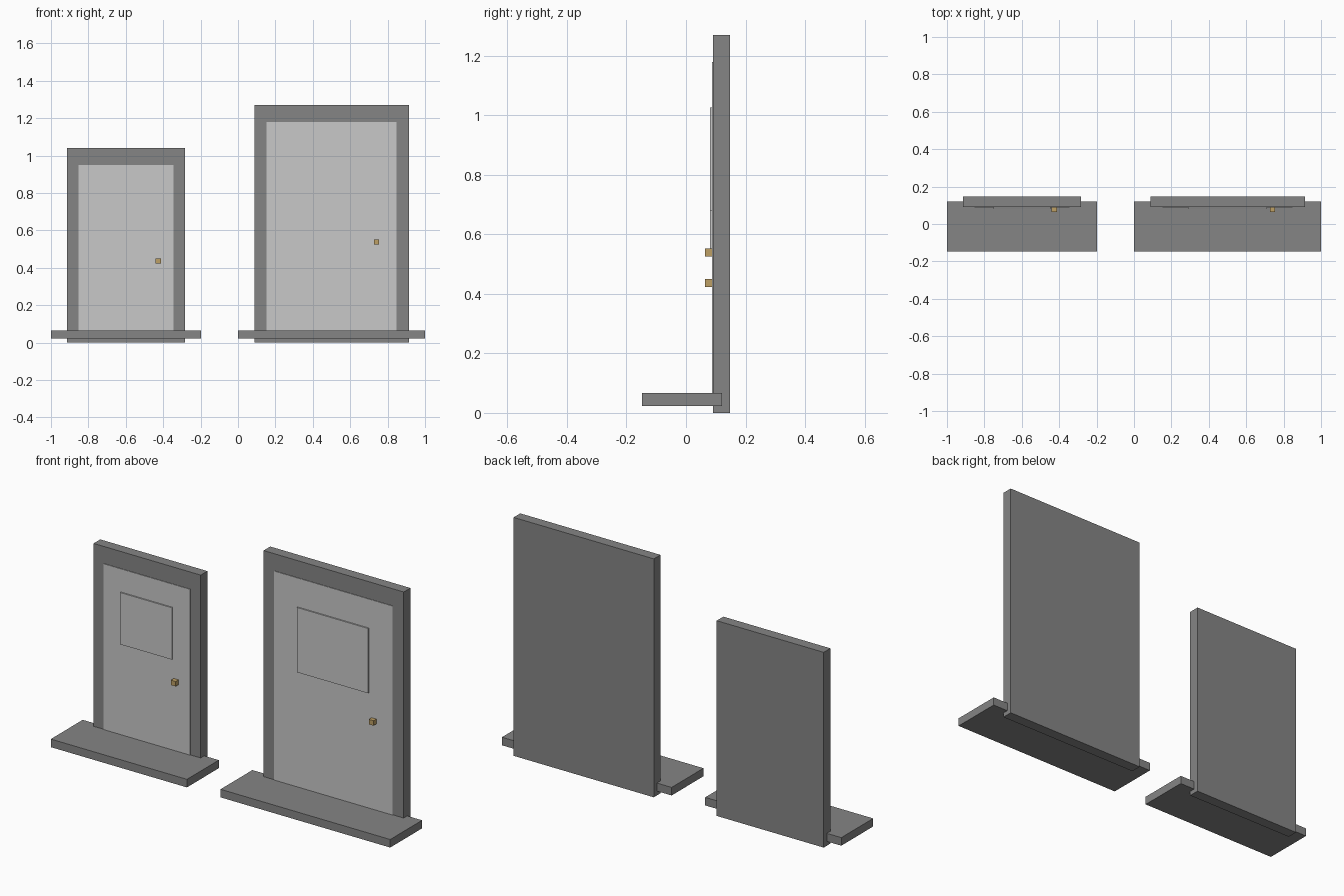
import bpy

cube = bpy.data.objects.get("Cube")
if cube:
    bpy.data.objects.remove(cube, do_unlink=True)


def material(name, color):
    mat = bpy.data.materials.new(name)
    mat.use_nodes = True
    mat.diffuse_color = (*color, 1)
    mat.node_tree.nodes["Principled BSDF"].inputs["Base Color"].default_value = (*color, 1)
    return mat


stone = material("dark grey", (0.235, 0.235, 0.235))
paint = material("light grey", (0.578, 0.578, 0.578))
brass = material("brass", (0.51, 0.35, 0.13))


def box(name, x, y, z, mat):
    """Box spanning the given (min, max) ranges."""
    spans = (x, y, z)
    bpy.ops.mesh.primitive_cube_add(size=1, location=[(a + b) / 2 for a, b in spans])
    obj = bpy.context.object
    obj.name = name
    obj.scale = [b - a for a, b in spans]
    bpy.ops.object.transform_apply(location=False, rotation=False, scale=True)
    obj.data.materials.append(mat)
    return obj


def around(center, width):
    return center - width / 2, center + width / 2


def door(size, cx, step_w, frame_w, panel_w, window_w, frame_top, panel_top,
         window_z, knob_x, knob_z):
    # Doorstep and frame slab
    box(size + "_doorstep", around(cx, step_w), (-0.147, 0.121), (0.023, 0.066), stone)
    box(size + "_frame", around(cx, frame_w), (0.091, 0.147), (0, frame_top), stone)
    # Door leaf with raised window panel
    box(size + "_door_leaf", around(cx, panel_w), (0.088, 0.12), (0.05, panel_top), paint)
    box(size + "_window_panel", around(cx, window_w), (0.081, 0.1), window_z, paint)
    # Door knob
    box(size + "_knob", around(knob_x, 0.028), (0.064, 0.1), around(knob_z, 0.026), brass)


door("small", -0.599, 0.802, 0.631, 0.508, 0.305, 1.04, 0.949,
     (0.55, 0.826), -0.426, 0.436)
door("large", 0.5, 1.0, 0.826, 0.696, 0.42, 1.27, 1.179,
     (0.68, 1.025), 0.74, 0.539)
